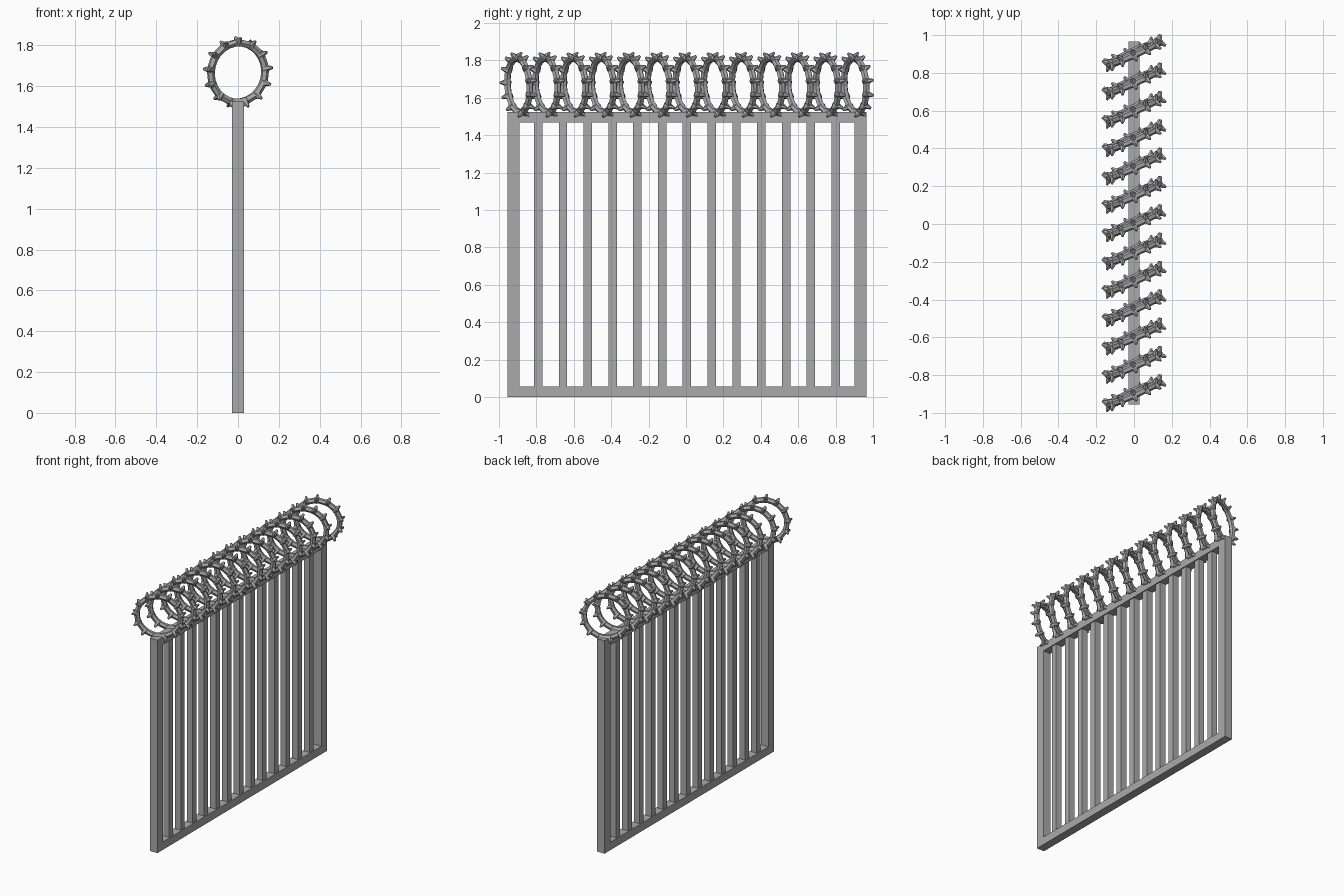
import bpy, bmesh
from math import sin, cos, pi, radians
from mathutils import Vector, Matrix

if "Cube" in bpy.data.objects:
    bpy.data.objects.remove(bpy.data.objects["Cube"])

CY = 0.005          # small y offset of the whole fence
RING_R, TUBE_R = 0.145, 0.019
RING_Z = 1.667


def box(name, x, y, z):
    """Axis-aligned box from (min, max) ranges."""
    bpy.ops.mesh.primitive_cube_add(
        size=1, location=(sum(x) / 2, sum(y) / 2, sum(z) / 2))
    ob = bpy.context.object
    ob.name = name
    ob.scale = (x[1] - x[0], y[1] - y[0], z[1] - z[0])
    bpy.ops.object.transform_apply(location=False, rotation=False, scale=True)
    return ob


def ring_mesh(segments=26, sides=6, barbs=13):
    """Low-poly wire ring in the XZ plane with paired barbs."""
    bm = bmesh.new()
    loops = []
    for i in range(segments):
        a = 2 * pi * i / segments
        loop = []
        for j in range(sides):
            b = 2 * pi * (j + 0.5) / sides
            r = RING_R + TUBE_R * cos(b)
            loop.append(bm.verts.new((r * cos(a), TUBE_R * sin(b), r * sin(a))))
        loops.append(loop)
    for i in range(segments):
        p, q = loops[i], loops[(i + 1) % segments]
        for j in range(sides):
            k = (j + 1) % sides
            bm.faces.new((p[j], p[k], q[k], q[j]))
    # stubby barbs splay outward to both sides of the wire
    length = 0.042
    for i in range(barbs):
        a = pi / 2 + 2 * pi * i / barbs
        out = Vector((cos(a), 0, sin(a)))
        for side in (-1, 1):
            d = (out * 0.7 + Vector((0, side, 0)) * 0.8).normalized()
            rot = d.to_track_quat('Z', 'Y').to_matrix().to_4x4()
            bmesh.ops.create_cone(
                bm, cap_ends=True, segments=6, radius1=0.022, radius2=0.006,
                depth=length,
                matrix=Matrix.Translation(out * RING_R + d * length / 2) @ rot)
    bmesh.ops.recalc_face_normals(bm, faces=bm.faces)
    me = bpy.data.meshes.new("barbed_ring")
    bm.to_mesh(me)
    bm.free()
    return me


# outer frame
X = (-0.03, 0.03)
Y0, Y1 = CY - 0.96, CY + 0.96
box("left_post", X, (Y0, Y0 + 0.065), (0, 1.525))
box("right_post", X, (Y1 - 0.065, Y1), (0, 1.525))
box("bottom_rail", X, (Y0 + 0.065, Y1 - 0.065), (0, 0.057))
box("top_rail", X, (Y0 + 0.065, Y1 - 0.065), (1.468, 1.525))

# vertical bars
for i in range(13):
    y = CY + (i - 6) * 0.1325
    box(f"bar_{i + 1}", (-0.0225, 0.0225), (y - 0.0225, y + 0.0225), (0.05, 1.475))

# row of slanted barbed rings on the top rail
mesh = ring_mesh()
for i in range(13):
    ob = bpy.data.objects.new(f"barbed_ring_{i + 1}", mesh)
    bpy.context.collection.objects.link(ob)
    ob.location = (0, CY + (i - 6) * 0.15, RING_Z)
    ob.rotation_euler = (
        Matrix.Rotation(radians(4), 3, 'X') @ Matrix.Rotation(radians(24), 3, 'Z')
    ).to_euler()

# dark grey metal on every part
metal = bpy.data.materials.new("dark_metal")
metal.diffuse_color = (0.4, 0.4, 0.4, 1)
metal.use_nodes = True
metal.node_tree.nodes["Principled BSDF"].inputs["Base Color"].default_value = metal.diffuse_color
for ob in bpy.data.objects:
    if not ob.data.materials:
        ob.data.materials.append(metal)
